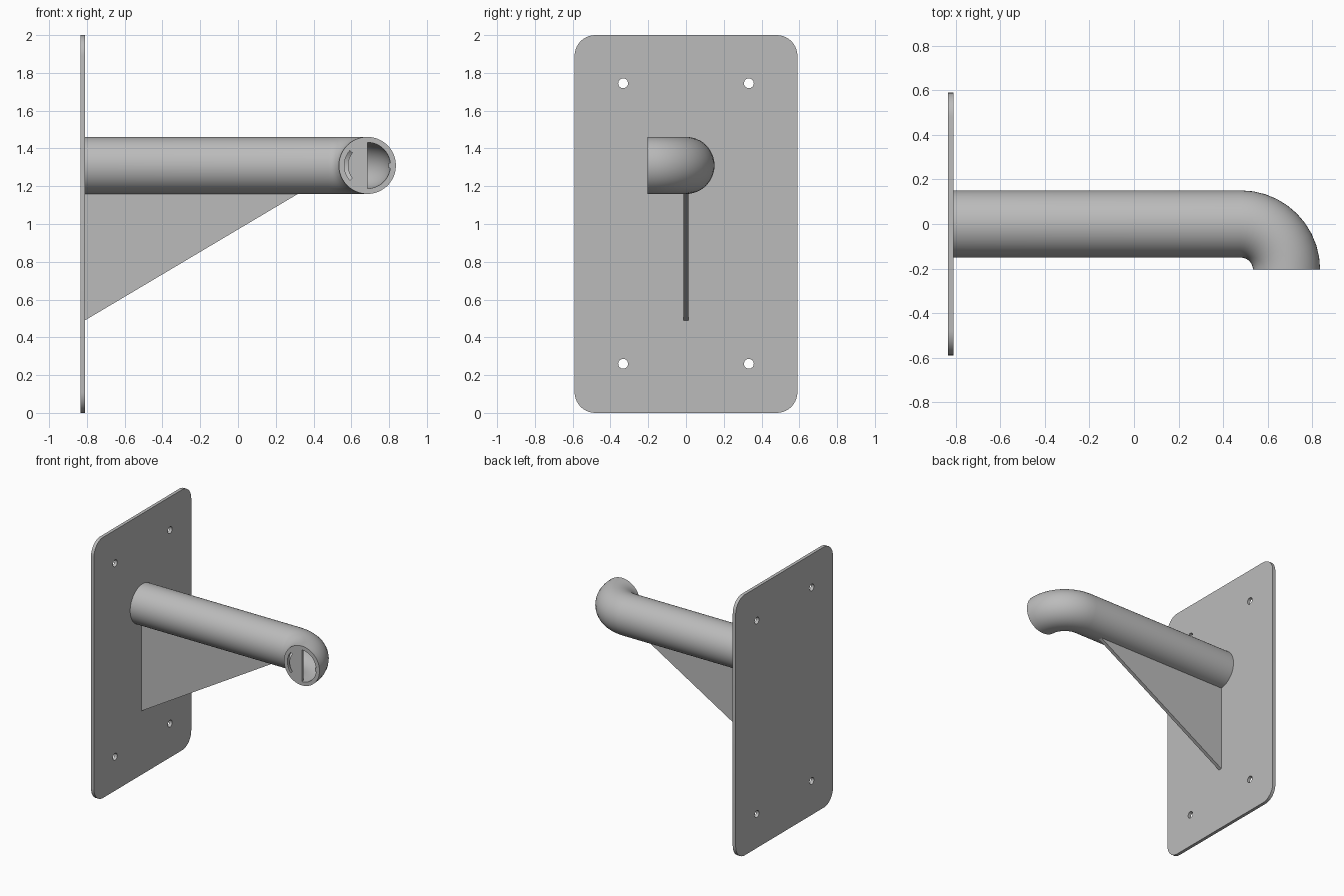
import bpy, bmesh
from math import sin, cos, pi, radians
from mathutils import Vector

cube = bpy.data.objects.get("Cube")
if cube:
    bpy.data.objects.remove(cube, do_unlink=True)

steel = bpy.data.materials.new("grey_steel")
steel.use_nodes = True
steel.diffuse_color = (0.5, 0.5, 0.5, 1)
steel.node_tree.nodes["Principled BSDF"].inputs["Base Color"].default_value = steel.diffuse_color


def finish(name, bm):
    """Turn a bmesh into a grey object with smooth curves and sharp edges."""
    bmesh.ops.recalc_face_normals(bm, faces=bm.faces)
    mesh = bpy.data.meshes.new(name)
    bm.to_mesh(mesh)
    bm.free()
    mesh.materials.append(steel)
    obj = bpy.data.objects.new(name, mesh)
    bpy.context.collection.objects.link(obj)
    bpy.ops.object.select_all(action='DESELECT')
    obj.select_set(True)
    bpy.context.view_layer.objects.active = obj
    bpy.ops.object.shade_smooth_by_angle(angle=radians(35))
    return obj


def prism(name, loops, offset):
    """Fill the first outline, leave the others as holes, and extrude."""
    bm = bmesh.new()
    for loop in loops:
        verts = [bm.verts.new(p) for p in loop]
        for a, b in zip(verts, verts[1:] + verts[:1]):
            bm.edges.new((a, b))
    bmesh.ops.triangle_fill(bm, edges=bm.edges[:], use_beauty=True)
    result = bmesh.ops.extrude_face_region(bm, geom=bm.faces[:], use_keep_orig=True)
    moved = [v for v in result["geom"] if isinstance(v, bmesh.types.BMVert)]
    bmesh.ops.translate(bm, verts=moved, vec=offset)
    return finish(name, bm)


def arc(cu, cv, r, start, end, steps):
    angles = [radians(start + (end - start) * i / steps) for i in range(steps + 1)]
    return [(cu + r * cos(a), cv + r * sin(a)) for a in angles]


# Wall plate with rounded corners and four bolt holes
back, face = -0.835, -0.81
half_w, corner = 0.59, 0.11
outline = []
for i, (sy, z) in enumerate([(1, 2 - corner), (-1, 2 - corner), (-1, corner), (1, corner)]):
    outline += arc(sy * (half_w - corner), z, corner, i * 90, i * 90 + 90, 10)
holes = [arc(y, z, 0.026, 0, 360, 24)[:-1] for y in (-0.333, 0.333) for z in (0.26, 1.745)]
prism("wall_plate", [[(back, y, z) for y, z in loop] for loop in [outline] + holes],
      Vector((face - back, 0, 0)))

# Hollow arm with an elbow towards the front
axis_z, outer, inner, bend = 1.31, 0.151, 0.122, 0.205
bend_x, sides, steps = 0.48, 48, 10
path = [(face, 0, 0)]
for i in range(steps + 1):
    a = i / steps * pi / 2
    path.append((bend_x + bend * sin(a), bend * (cos(a) - 1), a))

bm = bmesh.new()
rings = []
for r, stations in ((outer, path), (inner, path[::-1])):
    for x, y, a in stations:
        ring = []
        for k in range(sides):
            t = 2 * pi * k / sides
            side = r * cos(t)
            ring.append(bm.verts.new((x + side * sin(a), y + side * cos(a), axis_z + r * sin(t))))
        rings.append(ring)
for p, q in zip(rings, rings[1:] + rings[:1]):
    for k in range(sides):
        n = (k + 1) % sides
        bm.faces.new((p[k], p[n], q[n], q[k]))
finish("bent_arm", bm)

# Half cap in the arm's mouth, with a curved slot along the wall
mouth_x, mouth_y = bend_x + bend, -bend
half = (arc(mouth_x, axis_z, inner, 90, 140, 10) + arc(mouth_x, axis_z, 0.104, 140, 220, 16)
        + arc(mouth_x, axis_z, inner, 220, 270, 10))
prism("mouth_half_cap", [[(x, mouth_y, z) for x, z in half]], Vector((0, 0.02, 0)))

# Small locating tab opposite the cap
tab = [(mouth_x + u, axis_z + v) for u, v in ((0.112, -0.014), (0.125, -0.014), (0.125, 0.014), (0.112, 0.014))]
prism("mouth_tab", [[(x, mouth_y, z) for x, z in tab]], Vector((0, 0.02, 0)))

# Triangular gusset under the arm
thick = 0.028
triangle = [(face, 0.49), (0.335, 1.17), (face, 1.17)]
prism("gusset", [[(x, -thick / 2, z) for x, z in triangle]], Vector((0, thick, 0)))
